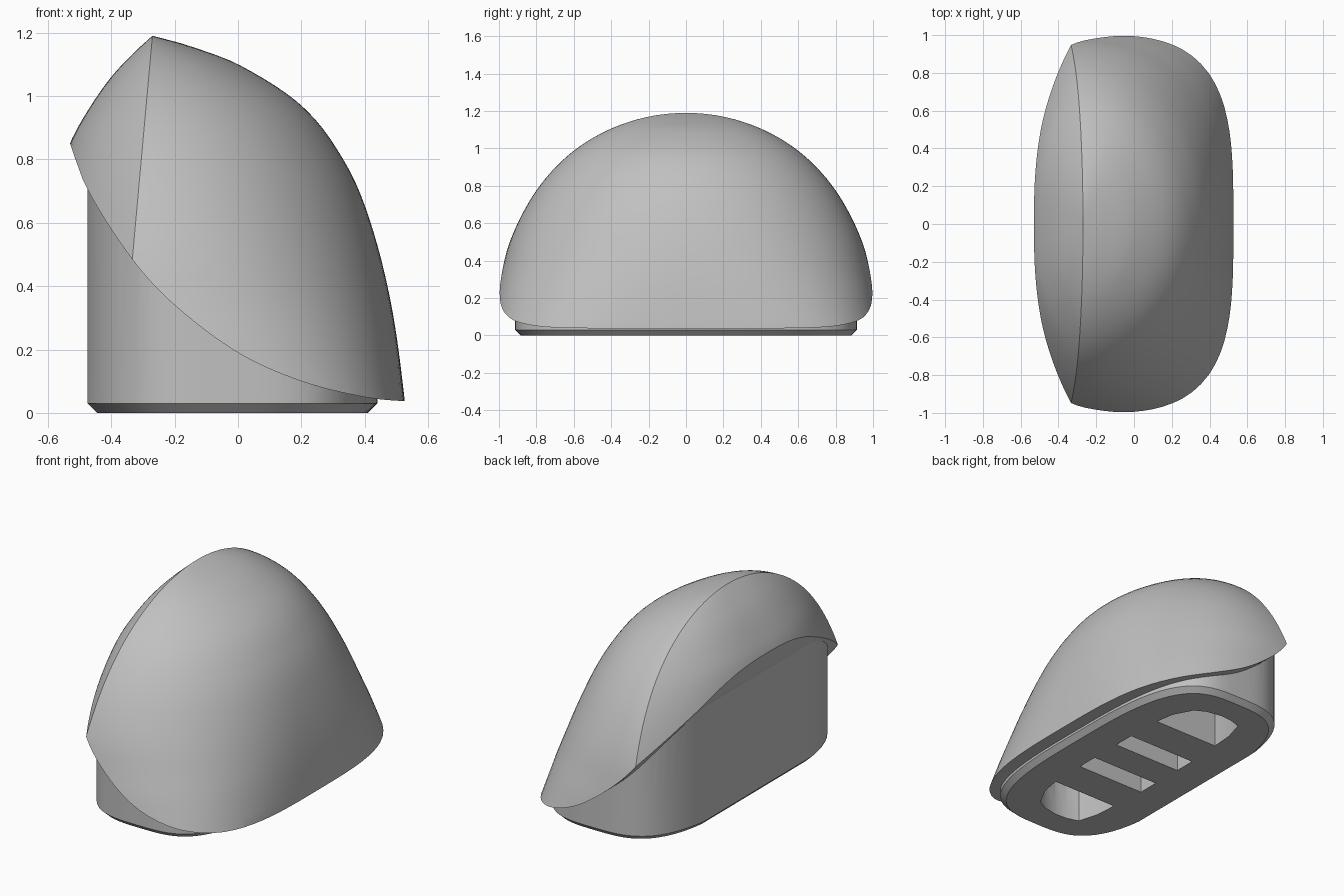
import bpy, bmesh, math

if "Cube" in bpy.data.objects:
    bpy.data.objects.remove(bpy.data.objects["Cube"])

grey = bpy.data.materials.new("plain_grey")
grey.diffuse_color = (0.53, 0.53, 0.53, 1)
grey.use_nodes = True
grey.node_tree.nodes["Principled BSDF"].inputs["Base Color"].default_value = grey.diffuse_color


def curve(pts, v):
    """Smooth interpolation through (key, value) points sorted by key."""
    n = len(pts)
    i = max(0, min(n - 2, sum(p[0] <= v for p in pts) - 1))

    def slope(k):
        a, b = pts[max(k - 1, 0)], pts[min(k + 1, n - 1)]
        return (b[1] - a[1]) / (b[0] - a[0])
    (x0, y0), (x1, y1) = pts[i], pts[i + 1]
    h = x1 - x0
    t = (v - x0) / h
    return ((2*t**3 - 3*t**2 + 1) * y0 + (t**3 - 2*t**2 + t) * h * slope(i)
            + (3*t**2 - 2*t**3) * y1 + (t**3 - t**2) * h * slope(i + 1))


def loft(name, rings, tip=None):
    """Closed solid through rings of equal length, optionally ending in a point."""
    bm = bmesh.new()
    loops = [[bm.verts.new(p) for p in r] for r in rings]
    n = len(loops[0])
    for a, b in zip(loops, loops[1:]):
        for i in range(n):
            j = (i + 1) % n
            bm.faces.new((a[i], a[j], b[j], b[i]))
    bm.faces.new(loops[0])
    if tip:
        t = bm.verts.new(tip)
        for i in range(n):
            bm.faces.new((loops[-1][i], loops[-1][(i + 1) % n], t))
    else:
        bm.faces.new(loops[-1])
    bmesh.ops.recalc_face_normals(bm, faces=bm.faces)
    me = bpy.data.meshes.new(name)
    bm.to_mesh(me)
    bm.free()
    ob = bpy.data.objects.new(name, me)
    me.materials.append(grey)
    bpy.context.collection.objects.link(ob)
    return ob


def cut(ob, tool, op='DIFFERENCE'):
    bpy.context.view_layer.objects.active = ob
    m = ob.modifiers.new("cut", 'BOOLEAN')
    m.object, m.operation, m.solver = tool, op, 'EXACT'
    bpy.ops.object.modifier_apply(modifier=m.name)
    tool.hide_render = True


def super_point(ang, n):
    u, v = math.cos(ang), math.sin(ang)
    r = (abs(u)**n + abs(v)**n) ** (-1 / n)
    return u * r, v * r


# Side profiles of the hood (z, x), width factor (z, k) and swept lower edge (x, z)
FRONT = [(-.1, .535), (.04, .526), (.35, .482), (.62, .412), (.8, .332),
         (.97, .2), (1.1, 0), (1.16, -.16), (1.19, -.27)]
REAR = [(-.1, -.66), (.4, -.635), (.66, -.585), (.85, -.53), (.96, -.47),
        (1.06, -.4), (1.135, -.33), (1.19, -.27)]
WIDTH = [(-.1, 1.055), (.04, 1.045), (.19, 1.022), (.34, .999), (.48, .992),
         (.64, .986), (.8, .987), (1, .995), (1.19, 1)]
EDGE = [(-.7, 1.42), (-.6, 1.07), (-.53, .85), (-.475, .705), (-.33, .48), (-.2, .34),
        (0, .19), (.2, .1), (.4, .05), (.53, .037), (.7, .037)]
SEG = 56


def hood_ring(z):
    w = math.sqrt(max(0, 1 - max(0, z - .19)**2)) * curve(WIDTH, z)
    ridge = -.27 - .09 * (1.19 - z)
    xf, xr = curve(FRONT, z), curve(REAR, z)
    n = 2 + 1.4 * min(1, (1.19 - z) / 1.15)**3
    ring = []
    for i in range(SEG + 1):                       # broad rounded front
        u, v = super_point(-math.pi/2 + math.pi * i / SEG, n)
        ring.append((ridge + (xf - ridge) * max(u, 0), w * v, z))
    for i in range(1, SEG):                        # shallow rear face behind ridge
        t = math.sin(math.pi/2 - math.pi * i / SEG)
        ring.append((ridge + (xr - ridge) * (1 - abs(t)**2.6), w * t, z))
    return ring


def below_edge(name, lift):
    """Prism filling everything under the swept lower edge."""
    xs = [-.7 + 1.4 * i / 60 for i in range(61)]
    sec = [(x, curve(EDGE, x) + lift) for x in xs] + [(.7, -.3), (-.7, -.3)]
    return loft(name, [[(x, y, z) for x, z in sec] for y in (-1.2, 1.2)])


# Hood
levels = [-.1, -.03, .04, .09, .14] + [.19 + math.cos(math.radians(a)) for a in
                                       [90 - 2.5 * k for k in range(36)] + [1.2]]
hood = loft("hood", [hood_ring(z) for z in levels], (-.27, 0, 1.19))
cut(hood, below_edge("hood_cutter", 0))


# Base plug with chamfered foot and flat rear
def base_ring(z, inset):
    ring = []
    for i in range(96):
        u, v = super_point(2 * math.pi * i / 96, 3.3)
        a = .457 if u > 0 else .48
        ring.append((max(-.475 + inset, -.017 + (a - inset) * u), (.913 - inset) * v, z))
    return ring


base = loft("base", [base_ring(0, .03), base_ring(.03, 0), base_ring(1, 0)])
cut(base, below_edge("base_trimmer", .02), 'INTERSECT')

# Pockets in the underside: two slots and two tapered end pockets
slot = [(-.24, .095), (.21, .095), (.21, .225), (-.24, .225)]
end = [(-.225, .445), (.205, .445), (.185, .56), (.125, .675), (.06, .71),
       (-.03, .727), (-.11, .722), (-.18, .7), (-.215, .58)]
for side, word in ((1, "back"), (-1, "front")):
    for kind, shape in (("slot", slot), ("end_pocket", end)):
        tool = loft(f"{word}_{kind}_cutter",
                    [[(x, y * side, z) for x, y in shape] for z in (-.1, .45)])
        cut(base, tool)
        cut(hood, tool)

# Remove helpers and smooth the curved faces
for ob in list(bpy.data.objects):
    if ob.hide_render:
        bpy.data.objects.remove(ob)
for ob in (hood, base):
    bpy.ops.object.select_all(action='DESELECT')
    ob.select_set(True)
    bpy.context.view_layer.objects.active = ob
    bpy.ops.object.shade_smooth_by_angle(angle=math.radians(25))
